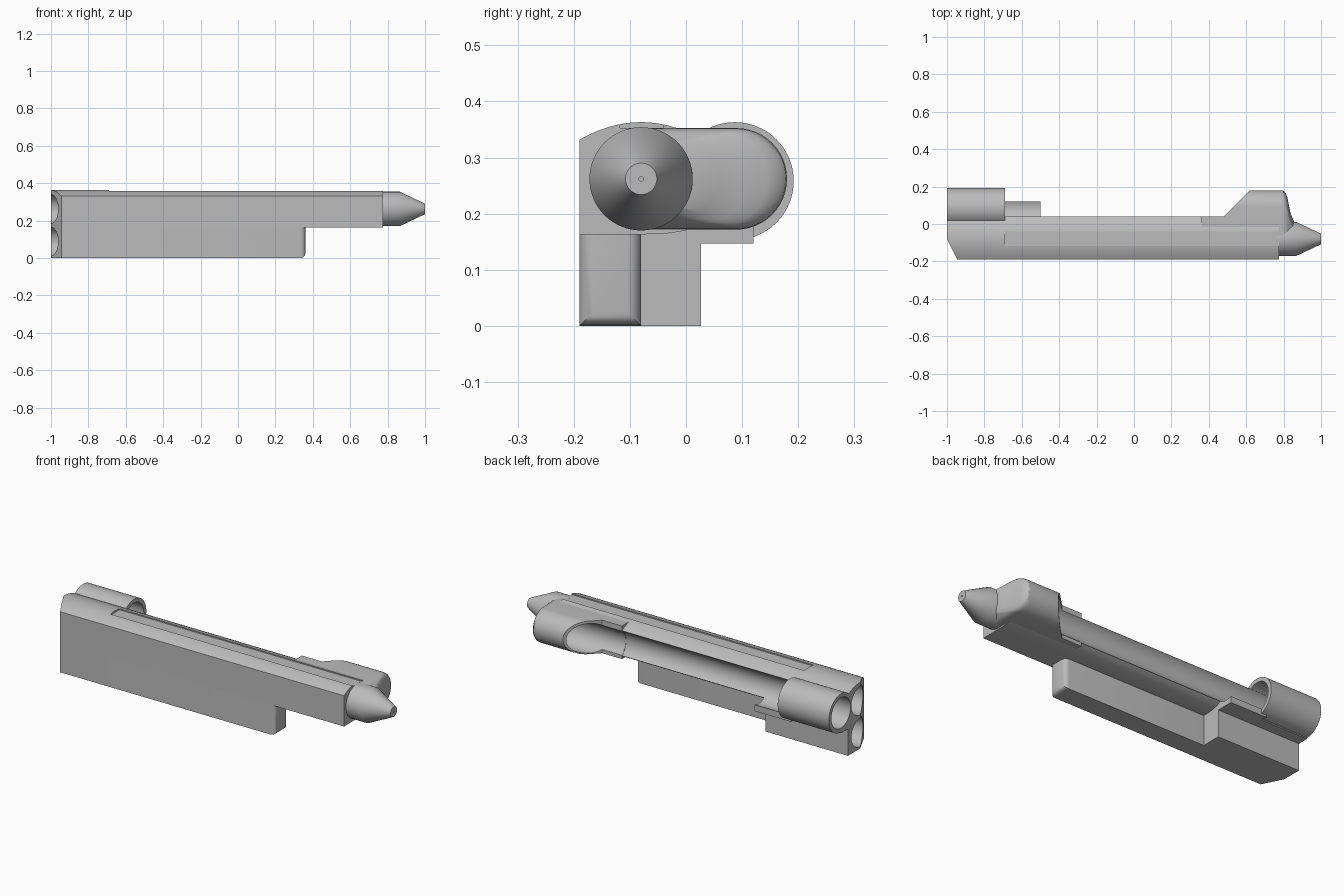
import bpy, bmesh
from math import sin, cos, pi, radians

if "Cube" in bpy.data.objects:
    bpy.data.objects.remove(bpy.data.objects["Cube"])

grey = bpy.data.materials.new("light_grey")
grey.use_nodes = True
grey.diffuse_color = (0.5, 0.5, 0.5, 1)
grey.node_tree.nodes["Principled BSDF"].inputs["Base Color"].default_value = (0.5, 0.5, 0.5, 1)


def loft(name, rings):
    """Skin matching rings of 3D points and cap both ends."""
    bm = bmesh.new()
    loops = [[bm.verts.new(p) for p in ring] for ring in rings]
    n = len(loops[0])
    for a, b in zip(loops, loops[1:]):
        for i in range(n):
            j = (i + 1) % n
            bm.faces.new((a[i], a[j], b[j], b[i]))
    bm.faces.new(loops[0])
    bm.faces.new(loops[-1])
    bmesh.ops.recalc_face_normals(bm, faces=bm.faces)
    mesh = bpy.data.meshes.new(name)
    bm.to_mesh(mesh)
    bm.free()
    mesh.materials.append(grey)
    obj = bpy.data.objects.new(name, mesh)
    bpy.context.collection.objects.link(obj)
    return obj


def along_x(name, section, x0, x1):
    return loft(name, [[(x, y, z) for y, z in section] for x in (x0, x1)])


def along_z(name, outline, z0, z1):
    return loft(name, [[(x, y, z) for x, y in outline] for z in (z0, z1)])


def box(name, x0, x1, y0, y1, z0, z1):
    return along_x(name, [(y0, z0), (y1, z0), (y1, z1), (y0, z1)], x0, x1)


def arc(cy, cz, r, a0, a1, n=24):
    angles = [radians(a0 + (a1 - a0) * i / n) for i in range(n + 1)]
    return [(cy + r * cos(a), cz + r * sin(a)) for a in angles]


def circle(cy, cz, r, n=64):
    return arc(cy, cz, r, 0, 360, n)[:-1]


def activate(obj):
    bpy.ops.object.select_all(action='DESELECT')
    obj.select_set(True)
    bpy.context.view_layer.objects.active = obj


def cut(obj, *cutters):
    activate(obj)
    for c in cutters:
        mod = obj.modifiers.new("cut", 'BOOLEAN')
        mod.operation = 'DIFFERENCE'
        mod.solver = 'EXACT'
        mod.object = c
        bpy.ops.object.modifier_apply(modifier=mod.name)


# Axes of the main bore and the side channel (y, z)
BORE = (-0.08, 0.262)
SIDE = (0.087, 0.258)

# Cutters
upper_hole = along_x("upper_hole_cutter", circle(*BORE, 0.077), -1.1, -0.55)
lower_hole = along_x("lower_hole_cutter", circle(-0.08, 0.088, 0.077), -1.1, -0.55)
channel = along_x("channel_cutter", circle(*SIDE, 0.083), -1.1, 0.5)
cup_bore = along_x("cup_cutter", circle(*SIDE, 0.081), 0.3, 0.75)
end_bevel = along_z("end_bevel_cutter",
                    [(-1.0, -0.08), (-0.945, -0.19), (-0.94, -0.3), (-1.1, -0.3), (-1.1, -0.08)], -0.1, 0.5)
groove = box("groove_cutter", -0.69, 0.9, -0.118, -0.04, 0.353, 0.5)
slant = along_z("slant_cutter", [(0.2, 0.04), (0.48, 0.04), (0.72, 0.28), (0.2, 0.28)], 0, 0.5)
cutters = [upper_hole, lower_hole, channel, cup_bore, end_bevel, groove, slant]

# Main body: arched top, concave side channel, rounded underside
crown = [(-0.19 + 0.23 * i / 24, 0.363 - 2.6 * (-0.19 + 0.23 * i / 24 + 0.08) ** 2) for i in range(25)]
concave = arc(*SIDE, 0.083, 124.5, 235.5)
underside = [(0.02, 0.176), (-0.01, 0.168), (-0.04, 0.164), (-0.08, 0.163)]
body = along_x("main_body", [(-0.19, 0.163)] + crown + concave + underside, -1, 0.775)
cut(body, upper_hole, lower_hole, end_bevel, groove)

# Lower long block with softened front end
lower = box("lower_block", -1, 0.36, -0.19, -0.08, 0, 0.165)
bm = bmesh.new()
bm.from_mesh(lower.data)
tip = [e for e in bm.edges if all(v.co.x > 0.3 for v in e.verts)
       and not all(v.co.z > 0.1 for v in e.verts)]
bmesh.ops.bevel(bm, geom=tip, offset=0.025, segments=4, profile=0.5, affect='EDGES')
bm.to_mesh(lower.data)
bm.free()
cut(lower, lower_hole, end_bevel)

# Rear half of the lower block, and the ledge carrying the tube
rear = box("rear_block", -1, -0.5, -0.08, 0.027, 0, 0.175)
cut(rear, lower_hole, upper_hole, channel)
ledge = box("tube_ledge", -0.72, -0.5, 0.0, 0.12, 0.147, 0.2)
cut(ledge, channel)
corner = box("tube_corner", -1, -0.69, 0.0, 0.087, 0.147, 0.2)
cut(corner, upper_hole, lower_hole, channel)

# Rear side tube
tube = along_x("rear_tube", circle(*SIDE, 0.105), -1, -0.69)
cut(tube, channel, upper_hole)


# Side cup: stadium sections that round off toward the nozzle
def stadium(x, y_max, r):
    pts = arc(y_max - r, 0.262, r, -90, 90) + arc(-0.08, 0.262, r, 90, 270)
    return [(x, y, z) for y, z in pts]


cup = loft("side_cup", [stadium(*s) for s in (
    (0.36, 0.18, 0.0905), (0.78, 0.18, 0.0905), (0.798, 0.178, 0.0895), (0.81, 0.168, 0.087),
    (0.819, 0.145, 0.083), (0.826, 0.11, 0.078), (0.836, 0.06, 0.07), (0.856, 0.01, 0.06))])
cut(cup, cup_bore, slant)

# Nozzle with a fine outlet
nozzle = loft("nozzle", [[(x, y, z) for y, z in circle(*BORE, r)] for x, r in (
    (0.76, 0.092), (0.865, 0.092), (1.0, 0.028), (1.0, 0.004), (0.96, 0.004))])

for c in cutters:
    bpy.data.objects.remove(c)
for part in (body, lower, rear, ledge, corner, tube, cup, nozzle):
    activate(part)
    bpy.ops.object.shade_smooth_by_angle(angle=radians(30))
